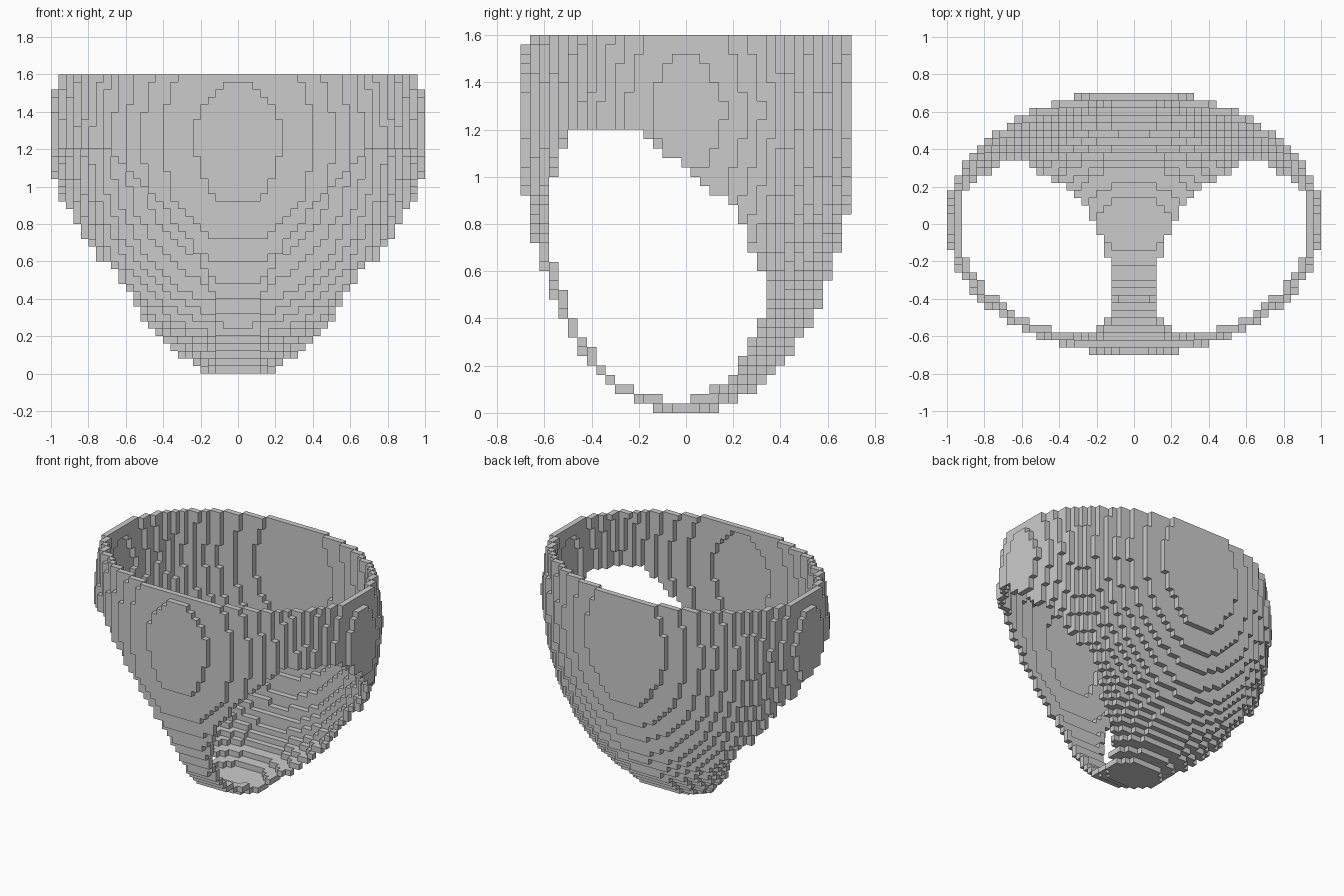
import bpy, bmesh

if "Cube" in bpy.data.objects:
    bpy.data.objects.remove(bpy.data.objects["Cube"])

S = 0.04                      # block size
NX, NY, NZ = 50, 35, 40       # blocks along each axis


def lerp(points, t):
    """Piecewise-linear profile lookup."""
    if t <= points[0][0]:
        return points[0][1]
    for (a, va), (b, vb) in zip(points, points[1:]):
        if t <= b:
            return va + (vb - va) * (t - a) / (b - a)
    return points[-1][1]


# body profiles by height: half width, front depth, back depth
WIDTH = [(.02, .2), (.06, .3), (.1, .39), (.2, .535), (.3, .65), (.4, .745), (.5, .81), (.6, .86),
         (.7, .90), (.8, .93), (.94, .967), (1.06, .987), (1.28, 1.008), (1.5, .985), (1.6, .965)]
FRONT = [(.02, .14), (.06, .22), (.1, .29), (.2, .39), (.3, .48), (.42, .535),
         (.6, .605), (.74, .65), (.94, .685), (1.28, .705), (1.54, .683), (1.6, .675)]
BACK = [(.02, .14), (.06, .22), (.1, .3), (.2, .4), (.26, .45), (.38, .525), (.46, .565),
        (.58, .605), (.7, .645), (.86, .684), (1.1, .71), (1.3, .718), (1.6, .70)]
# leg opening edges: front panel half width, rear edge depth, gusset half width
PANEL = [(.4, .13), (.52, .16), (.6, .2), (.72, .26), (.84, .36), (1.0, .5), (1.2, .72)]
REAR = [(.44, .33), (.58, .33), (.62, .3), (.78, .25), (.86, .21), (.94, .12),
        (1.02, .04), (1.1, -.08), (1.18, -.18)]
GUSSET = [(-.18, .15), (-.06, .17), (.02, .21), (.1, .26), (.18, .34), (.26, .47), (.34, .6)]


def centre(i, j, k):
    return (i - (NX - 1) / 2) * S, (j - (NY - 1) / 2) * S, (k + .5) * S


def in_body(i, j, k):
    x, y, z = centre(i, j, k)
    depth = lerp(FRONT if y < 0 else BACK, z)
    return (x / lerp(WIDTH, z)) ** 2 + (y / depth) ** 2 <= 1


def in_cloth(i, j, k):
    x, y, z = centre(i, j, k)
    x = abs(x)
    if z > 1.2:
        return True
    if y < -.19:
        return x <= lerp(PANEL, z)
    if z < .44:
        return x <= lerp(GUSSET, y) if y < .38 else True
    return y >= lerp(REAR, z) - .001


# solid body, hollowed one block deep, then cut by the leg openings
body = {(i, j, k) for i in range(NX) for j in range(NY) for k in range(NZ) if in_body(i, j, k)}
DIRS = [(1, 0, 0), (-1, 0, 0), (0, 1, 0), (0, -1, 0), (0, 0, 1), (0, 0, -1)]


def step(c, d):
    return (c[0] + d[0], c[1] + d[1], c[2] + d[2])


# open at the waist: blocks above the top and the slight inward taper do not count as outside
core = {c for c in body
        if all(step(c, d) in body or (d[2] > 0 and c[2] > NZ * .75) for d in DIRS)}
cloth = {c for c in body - core if in_cloth(*c)}

# outer faces of the blocks
bm = bmesh.new()
verts = {}


def corner(p):
    if p not in verts:
        verts[p] = bm.verts.new(((p[0] - NX / 2) * S, (p[1] - NY / 2) * S, p[2] * S))
    return verts[p]


for c in sorted(cloth):
    for d in DIRS:
        if step(c, d) in cloth:
            continue
        a = next(n for n in range(3) if d[n])
        u, v = (a + 1) % 3, (a + 2) % 3
        quad = []
        for du, dv in ((0, 0), (1, 0), (1, 1), (0, 1)):
            p = list(c)
            p[a] += max(d[a], 0)
            p[u] += du
            p[v] += dv
            quad.append(corner(tuple(p)))
        bm.faces.new(quad if d[a] > 0 else quad[::-1])

mesh = bpy.data.meshes.new("block_briefs")
bm.to_mesh(mesh)
bm.free()
briefs = bpy.data.objects.new("block_briefs", mesh)
bpy.context.collection.objects.link(briefs)
